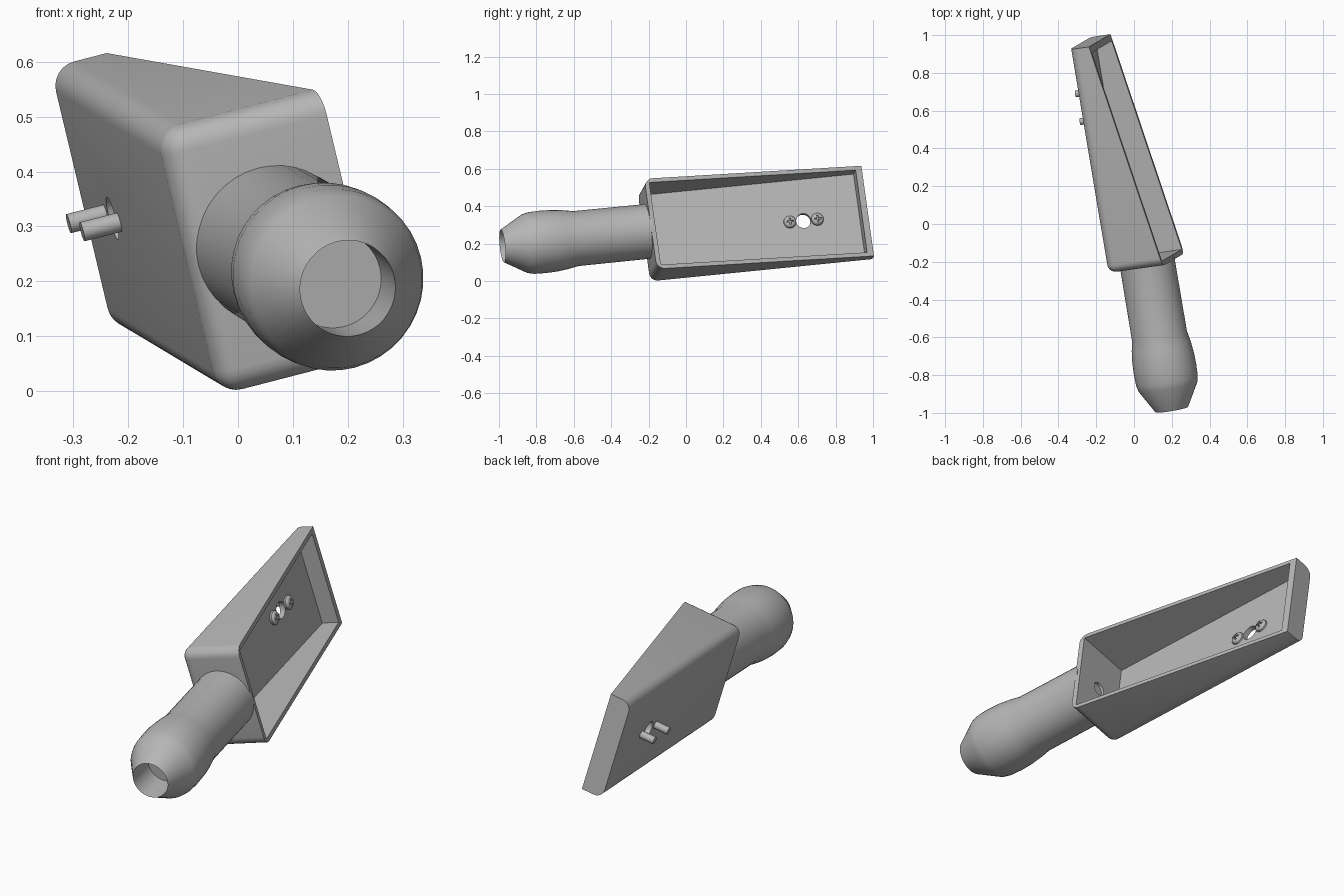
import bpy, bmesh, math
from mathutils import Matrix, Vector

if "Cube" in bpy.data.objects:
    bpy.data.objects.remove(bpy.data.objects["Cube"])

GREY = (0.47, 0.47, 0.47, 1)
mat = bpy.data.materials.new("plain grey")
mat.use_nodes = True
mat.diffuse_color = GREY
mat.node_tree.nodes["Principled BSDF"].inputs["Base Color"].default_value = GREY

# Tilted frame of the whole tool: x = tray depth, y = length, z = tray width
length = Vector((-0.167, 1, 0.1)).normalized()
depth = length.cross(Vector((-0.238, -0.14, 1))).normalized()
width = depth.cross(length)
FRAME = Matrix((depth, length, width)).transposed().to_4x4()

BACK, FLOOR = -0.057, -0.03       # outer and inner face of the back plate
NEAR, FAR = -0.19, 1.02
LOW, HIGH = 0.022, 0.522
MID = (LOW + HIGH) / 2
AXIS = 0.105                      # handle axis depth
HOLE_Y = 0.682


def make(name, bm, helper=False):
    bmesh.ops.recalc_face_normals(bm, faces=bm.faces)
    mesh = bpy.data.meshes.new(name)
    bm.to_mesh(mesh)
    bm.free()
    mesh.materials.append(mat)
    ob = bpy.data.objects.new(name, mesh)
    bpy.context.collection.objects.link(ob)
    ob.matrix_world = FRAME
    ob.hide_render = helper
    return ob


def prism(outline, z0, z1):
    """Extrude an outline of (depth, length) points across the width."""
    bm = bmesh.new()
    face = bm.faces.new([bm.verts.new((x, y, z0)) for x, y in outline])
    ext = bmesh.ops.extrude_face_region(bm, geom=[face])["geom"]
    moved = [g for g in ext if isinstance(g, bmesh.types.BMVert)]
    bmesh.ops.translate(bm, verts=moved, vec=(0, 0, z1 - z0))
    return bm


def lathe(profile, centre, axis, steps=32):
    """Spin (radius, distance) points about an axis through the centre."""
    bm = bmesh.new()
    rot = Vector((0, 0, 1)).rotation_difference(Vector(axis)).to_matrix()
    verts = [bm.verts.new(rot @ Vector((r, 0, h)) + Vector(centre)) for r, h in profile]
    edges = [bm.edges.new(pair) for pair in zip(verts, verts[1:])]
    bmesh.ops.spin(bm, geom=verts + edges, cent=centre, axis=axis,
                   angle=math.tau, steps=steps, use_duplicate=False)
    bmesh.ops.remove_doubles(bm, verts=bm.verts, dist=0.0002)
    return bm


def cut(ob, cutters):
    bpy.context.view_layer.objects.active = ob
    for c in cutters:
        mod = ob.modifiers.new("cut", 'BOOLEAN')
        mod.operation, mod.solver, mod.object = 'DIFFERENCE', 'EXACT', c
        bpy.ops.object.modifier_apply(modifier=mod.name)
    for c in cutters:
        bpy.data.objects.remove(c)


def smooth(ob):
    bpy.ops.object.select_all(action='DESELECT')
    ob.select_set(True)
    bpy.context.view_layer.objects.active = ob
    bpy.ops.object.shade_smooth_by_angle(angle=math.radians(30))


# Wedge tray with rounded edges around the back and near end
bm = prism([(BACK, NEAR), (0.25, NEAR), (0.05, FAR), (BACK, FAR)], LOW, HIGH)


def rounded(edge):
    a, b = (v.co for v in edge.verts)
    back = all(abs(c.x - BACK) < 1e-4 for c in (a, b))
    near = all(abs(c.y - NEAR) < 1e-4 for c in (a, b))
    far = all(abs(c.y - FAR) < 1e-4 for c in (a, b))
    rim = min(a.x, b.x) > 0
    return (back or near) and not far and not rim


bmesh.ops.bevel(bm, geom=[e for e in bm.edges if rounded(e)], offset=0.045,
                segments=6, profile=0.5, affect='EDGES', clamp_overlap=True)
tray = make("tray", bm)
cavity = make("cavity_cutter", prism(
    [(FLOOR, NEAR + 0.025), (0.5, NEAR + 0.025), (0.5, FAR - 0.035), (FLOOR, FAR - 0.035)],
    LOW + 0.022, HIGH - 0.022), True)


def rod(name, radius, start, centre, axis, end, helper=False):
    return make(name, lathe([(0, start), (radius, start), (radius, end), (0, end)],
                            centre, axis), helper)


plate_hole = rod("plate_hole_cutter", 0.04, -0.1, (0, HOLE_Y, MID), (1, 0, 0), 0.0, True)
wire_hole = rod("wire_hole_cutter", 0.035, NEAR - 0.05, (AXIS, 0, MID - 0.005),
                (0, 1, 0), NEAR + 0.05, True)
cut(tray, [cavity, plate_hole, wire_hole])
smooth(tray)

# Round handle swelling into a bulb, with a blind socket in its tip
profile = [(0, -0.18), (0.147, -0.18), (0.148, -0.58), (0.159, -0.64), (0.166, -0.70),
           (0.168, -0.76), (0.166, -0.82), (0.158, -0.855), (0.088, -0.978),
           (0.088, -0.82), (0, -0.82)]
smooth(make("handle", lathe(profile, (AXIS, 0, MID - 0.005), (0, 1, 0), 40)))

# Two cross-head screws through the back plate
for side, label in ((-1, "near"), (1, "far")):
    c = (0, HOLE_Y + side * 0.075, MID)
    screw = make(label + "_screw", lathe(
        [(0, -0.127), (0.018, -0.127), (0.018, FLOOR - 0.001), (0.034, FLOOR - 0.001),
         (0.033, FLOOR + 0.008), (0.025, FLOOR + 0.017), (0.012, FLOOR + 0.021),
         (0, FLOOR + 0.022)], c, (1, 0, 0), 24))
    slots = []
    for a, b in ((0.019, 0.004), (0.004, 0.019)):
        slots.append(make("slot_cutter", prism(
            [(FLOOR + 0.008, c[1] - a), (FLOOR + 0.05, c[1] - a),
             (FLOOR + 0.05, c[1] + a), (FLOOR + 0.008, c[1] + a)], MID - b, MID + b), True))
    cut(screw, slots)
    smooth(screw)
